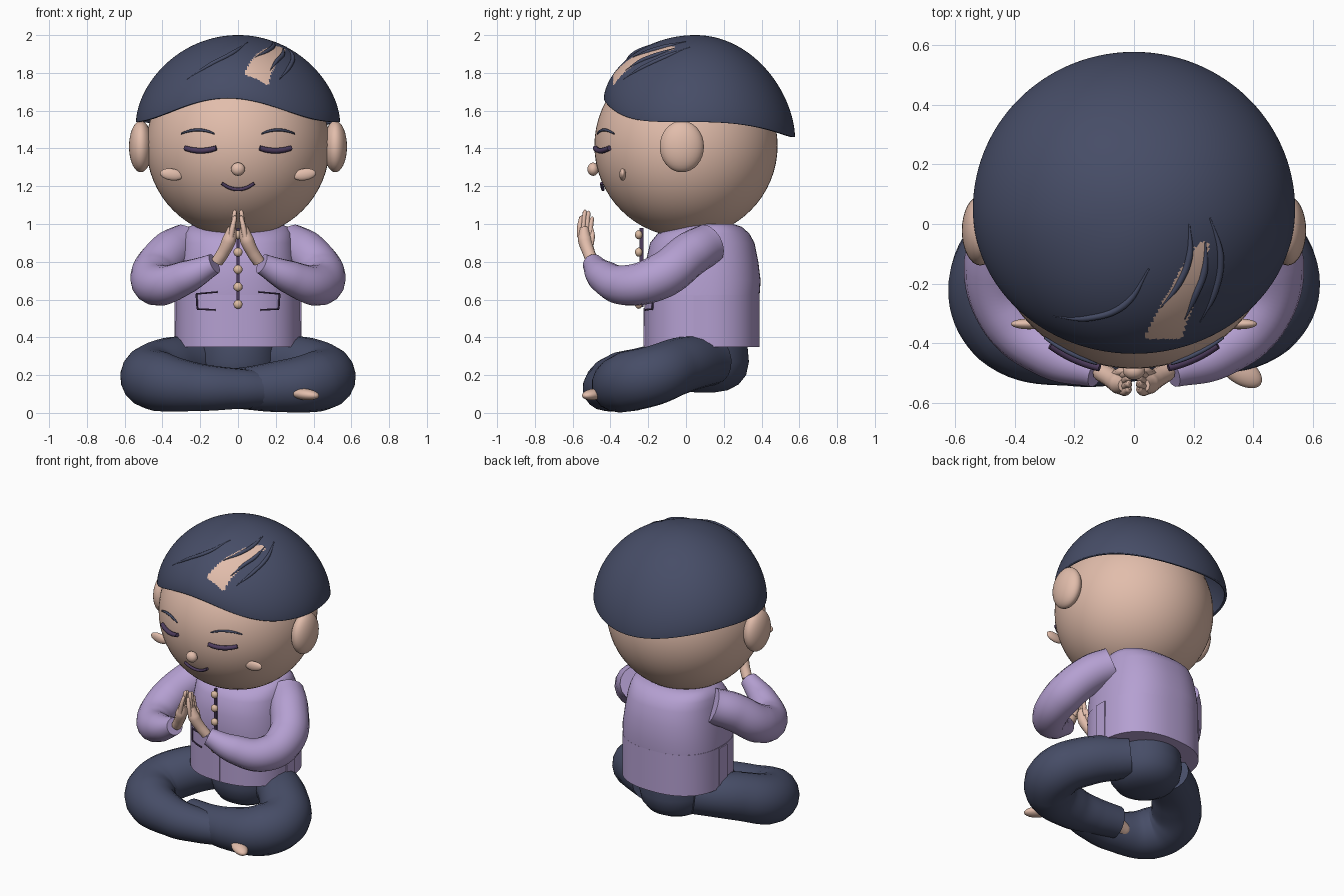
import bpy, bmesh, math
from mathutils import Vector

cube = bpy.data.objects.get("Cube")
if cube:
    bpy.data.objects.remove(cube, do_unlink=True)


def material(name, r, g, b):
    m = bpy.data.materials.new(name)
    m.use_nodes = True
    m.diffuse_color = (r, g, b, 1)
    bsdf = next(n for n in m.node_tree.nodes if n.type == 'BSDF_PRINCIPLED')
    bsdf.inputs["Base Color"].default_value = (r, g, b, 1)
    return m


SKIN = material("skin", .76, .51, .41)
NAVY = material("navy", .062, .074, .135)
LILAC = material("lilac", .46, .35, .64)
PLUM = material("dark plum", .075, .045, .11)
BEAD = material("button beige", .72, .50, .36)


def activate(obj):
    bpy.ops.object.select_all(action='DESELECT')
    obj.select_set(True)
    bpy.context.view_layer.objects.active = obj


def finish(name, bm, *mats, angle=45):
    bmesh.ops.recalc_face_normals(bm, faces=bm.faces)
    me = bpy.data.meshes.new(name)
    bm.to_mesh(me)
    bm.free()
    for m in mats:
        me.materials.append(m)
    obj = bpy.data.objects.new(name, me)
    bpy.context.collection.objects.link(obj)
    activate(obj)
    bpy.ops.object.shade_smooth_by_angle(angle=math.radians(angle))
    return obj


def ellipsoid(name, loc, size, mat, rot=(0, 0, 0), seg=32):
    bm = bmesh.new()
    bmesh.ops.create_uvsphere(bm, u_segments=seg, v_segments=seg // 2, radius=1)
    bmesh.ops.scale(bm, vec=size, verts=bm.verts)
    obj = finish(name, bm, mat)
    obj.location, obj.rotation_euler = loc, rot


def box(name, loc, size, mat):
    bm = bmesh.new()
    bmesh.ops.create_cube(bm, size=1)
    bmesh.ops.scale(bm, vec=size, verts=bm.verts)
    finish(name, bm, mat).location = loc


def tube(name, points, radii, mat, sides=4, steps=8):
    """Smooth tube through the points with a radius at each one."""
    cu = bpy.data.curves.new(name, 'CURVE')
    cu.dimensions, cu.bevel_depth, cu.bevel_resolution = '3D', 1, sides
    cu.resolution_u, cu.use_fill_caps = steps, True
    sp = cu.splines.new('BEZIER')
    sp.bezier_points.add(len(points) - 1)
    for bp, co, r in zip(sp.bezier_points, points, radii):
        bp.co, bp.radius = co, r
        bp.handle_left_type = bp.handle_right_type = 'AUTO'
    obj = bpy.data.objects.new(name, cu)
    bpy.context.collection.objects.link(obj)
    cu.materials.append(mat)
    activate(obj)
    bpy.ops.object.convert(target='MESH')
    bpy.ops.object.shade_smooth_by_angle(angle=math.radians(50))


def loft(name, rings, power, mat, n=64):
    """Stack of superellipse rings (z, half width, front y, back y), capped."""
    bm = bmesh.new()
    rows = []
    for z, rx, front, back in rings:
        row = []
        for i in range(n):
            c, s = math.cos(i * math.tau / n), math.sin(i * math.tau / n)
            x = math.copysign(abs(c) ** (2 / power), c) * rx
            y = math.copysign(abs(s) ** (2 / power), s) * (back - front) / 2
            row.append(bm.verts.new((x, y + (front + back) / 2, z)))
        rows.append(row)
    for a, b in zip(rows, rows[1:]):
        for i in range(n):
            j = (i + 1) % n
            bm.faces.new((a[i], a[j], b[j], b[i]))
    bm.faces.new(rows[0])
    bm.faces.new(rows[-1])
    finish(name, bm, mat)


# Head
HEAD_Z, HEAD_R = 1.415, .485
ellipsoid("head", (0, 0, HEAD_Z), (HEAD_R,) * 3, SKIN, seg=64)
ellipsoid("nose", (0, -.492, 1.29), (.037, .03, .035), SKIN)


def face_line(name, x0, x1, z, bend, r, taper, lift, mat):
    """Curved line lying on the face."""
    pts, rad = [], []
    for i in range(7):
        u = i / 3 - 1
        x, h = (x0 + x1) / 2 + u * (x1 - x0) / 2, z + bend * u * u
        pts.append((x, -math.sqrt(HEAD_R ** 2 - x * x - (h - HEAD_Z) ** 2) - lift, h))
        rad.append(r * (1 - taper * u * u))
    tube(name, pts, rad, mat, 2, 3)


face_line("mouth", -.085, .085, 1.183, .032, .0095, .1, .014, PLUM)
for side, s in (("left", 1), ("right", -1)):
    face_line(side + "_eye", s * .115, s * .28, 1.388, .014, .015, .1, .01, PLUM)
    face_line(side + "_brow", s * .125, s * .3, 1.498, -.02, .008, .5, .005, NAVY)
    ellipsoid(side + "_ear", (s * .515, -.022, 1.41), (.062, .117, .136), SKIN)
    ellipsoid(side + "_cheek", (s * .352, -.335, 1.262), (.061, .018, .031), SKIN, (0, s * -.15, 0))


# Hair cap, with a bare patch
FRONT, BACK = .485, .527


def hair_point(phi, s):
    c = math.cos(phi + .1)
    rim = 1.54 + .125 * max(0, c) ** 4 - .08 * max(0, -c) ** 3
    ry = FRONT if math.cos(phi) > 0 else BACK
    z = rim + (2 - rim) * max(0, 1 - s * s) ** .58
    return Vector((.54 * s * math.sin(phi), .05 - ry * s * math.cos(phi), z))


def hair_over(x, y):
    u, v = x / .54, (.05 - y) / FRONT
    return hair_point(math.atan2(u, v), min(1, math.hypot(u, v)))


bm = bmesh.new()
bmesh.ops.create_grid(bm, x_segments=240, y_segments=90, size=1)
for v in bm.verts:
    v.co = hair_point(v.co.x * math.pi, math.sin((v.co.y + 1) * math.pi / 4))
bmesh.ops.remove_doubles(bm, verts=bm.verts, dist=.0002)
for f in bm.faces:
    p = f.calc_center_median()
    u = (p.y + .385) / .325
    if 0 < u < 1 and abs(p.x - .095 - .14 * u) < .01 + .054 * math.sqrt(1 - u):
        f.material_index = 1
hair = finish("hair", bm, NAVY, SKIN, angle=60)
solid = hair.modifiers.new("thickness", 'SOLIDIFY')
solid.thickness, solid.offset = .015, -1

# Loose hair strands half sunk in the cap
strands = [
    [(-.27, -.31), (-.15, -.315), (-.03, -.27), (.05, -.15)],
    [(.09, -.28), (.15, -.2), (.185, -.11), (.185, .0)],
    [(.17, -.32), (.205, -.24), (.235, -.16), (.24, -.06)],
    [(.22, -.33), (.27, -.23), (.29, -.11), (.255, .02)],
]
for i, pts in enumerate(strands):
    tube(f"hair_strand_{i + 1}", [hair_over(*p) for p in pts], (.002, .011, .012, .003), NAVY, 3)

# Jacket
loft("jacket_body", [(.6, .328, -.215, .388), (.7, .325, -.223, .395), (.8, .312, -.213, .383),
                     (.9, .297, -.19, .363), (.95, .285, -.15, .335), (.985, .265, -.05, .295),
                     (1.0, .225, .03, .25)], 2.4, LILAC)
loft("jacket_skirt", [(.35, .332, -.22, .39), (.625, .33, -.22, .39)], 2.4, LILAC)
box("front_placket", (0, -.236, .77), (.014, .02, .42), PLUM)
box("front_flap", (.005, -.222, .455), (.03, .008, .2), LILAC)
for i in range(5):
    ellipsoid(f"button_{i + 1}", (0, -.25, .575 + .092 * i), (.024, .02, .024), BEAD, seg=16)


def on_jacket(x, z):
    return (x, .085 - .308 * (1 - (abs(x) / .332) ** 2.4) ** (1 / 2.4) - .006, z)


for side, s in (("left", 1), ("right", -1)):
    for part, x0, z0, x1, z1 in (("top", .11, .64, .22, .63), ("bottom", .12, .545, .215, .55),
                                 ("side", .22, .63, .215, .55)):
        pts = [on_jacket(s * (x0 + (x1 - x0) * t), z0 + (z1 - z0) * t) for t in (0, .5, 1)]
        tube(f"{side}_pocket_{part}", pts, (.005,) * 3, PLUM, 1, 3)
    box(side + "_vent", (s * .331, .08, .485), (.009, .08, .27), LILAC)

# Sleeves and praying hands
arm = [(.275, .12, .895), (.36, .03, .845), (.45, -.13, .725), (.41, -.31, .675),
       (.27, -.435, .72), (.125, -.495, .79)]
for side, s in (("left", 1), ("right", -1)):
    def flip(pts):
        return [(s * x, y, z) for x, y, z in pts]
    tube(side + "_sleeve", flip(arm), (.11, .118, .12, .108, .088, .055), LILAC, 6, 10)
    tube(side + "_palm", flip([(.11, -.495, .8), (.078, -.515, .85), (.047, -.535, .915),
                               (.03, -.54, .98)]), (.032, .033, .037, .024), SKIN)
    for i in range(4):
        y, top = -.562 + .019 * i, (1.045, 1.075, 1.07, 1.04)[i]
        tube(f"{side}_finger_{i + 1}", flip([(.038, y, .93), (.027, y, .99),
             (.017, y + .008, top - .01), (.015, y + .01, top)]),
             (.014, .014, .011, .003), SKIN, 2, 4)
    tube(side + "_thumb", flip([(.06, -.505, .89), (.042, -.496, .94), (.028, -.497, .985)]),
         (.017, .015, .004), SKIN, 2, 4)

# Trousers: seat and two crossed legs
loft("trouser_seat", [(.108, .05, .05, .15), (.12, .12, -.02, .22), (.15, .175, -.075, .278),
                      (.2, .21, -.11, .318), (.27, .225, -.13, .333), (.36, .215, -.12, .325)],
     2, NAVY)
tube("right_leg", [(-.15, .14, .28), (-.36, -.03, .25), (-.465, -.2, .195), (-.41, -.34, .165),
                   (-.2, -.42, .135), (0, -.42, .128), (.16, -.385, .125)],
     (.13, .15, .158, .158, .125, .107, .095), NAVY, 7, 10)
tube("left_leg", [(.15, .14, .28), (.36, -.03, .25), (.465, -.18, .195), (.41, -.305, .165),
                  (.2, -.365, .138), (.02, -.345, .13), (-.13, -.32, .13)],
     (.13, .15, .158, .16, .134, .11, .1), NAVY, 7, 10)
ellipsoid("right_foot", (.355, -.49, .098), (.085, .045, .03), SKIN, (0, .1, -.6))
tube("left_foot", [(-.1, -.32, .12), (-.2, -.34, .11), (-.3, -.36, .1)], (.05, .05, .02), SKIN)
